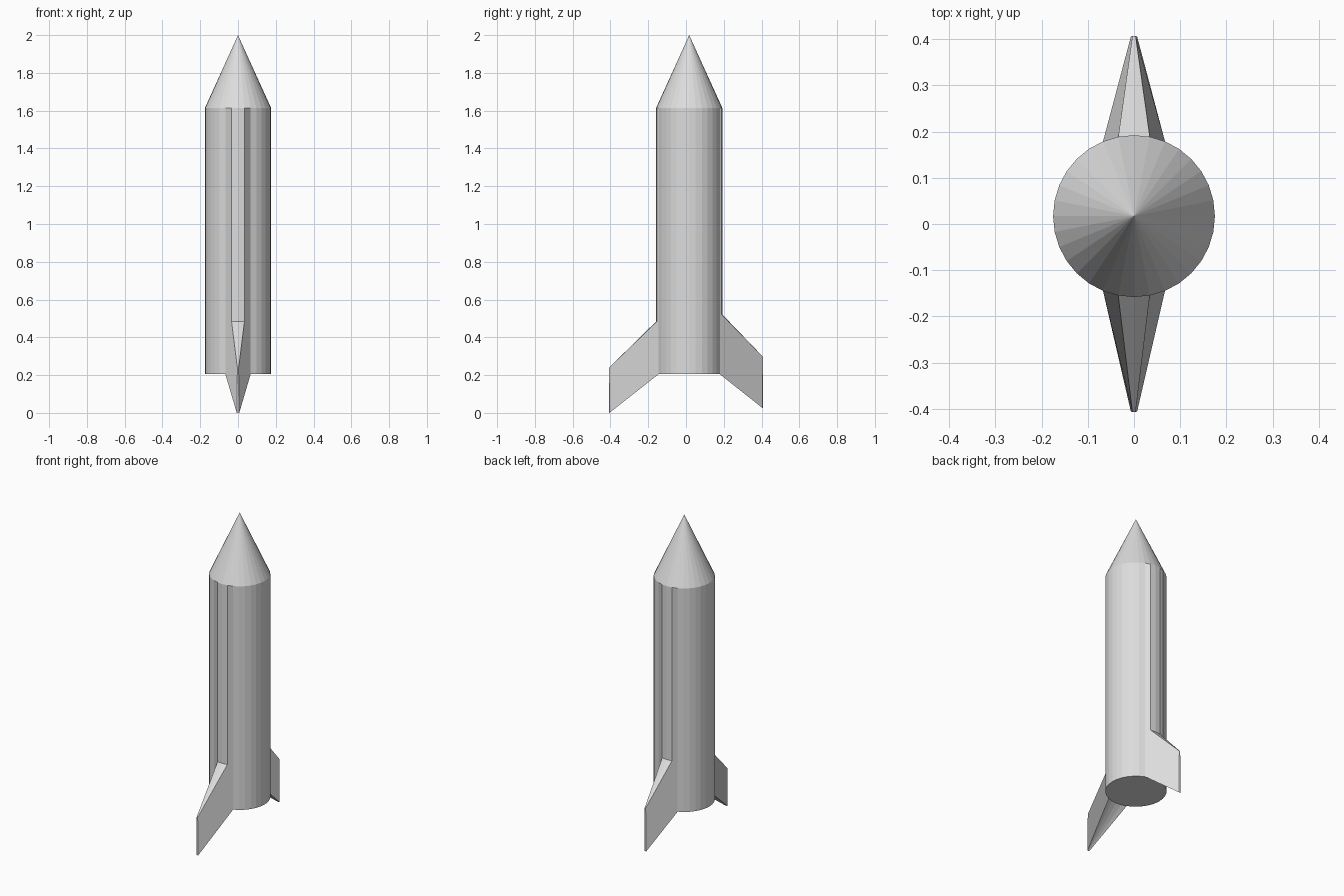
import bpy, bmesh, math
from mathutils import Vector

cube = bpy.data.objects.get("Cube")
if cube:
    bpy.data.objects.remove(cube, do_unlink=True)

SIDES, R, CY = 32, 0.175, 0.017
BASE, SHOULDER, APEX = 0.205, 1.615, 2.0
TIP_Y, TIP_SCALE = 0.407, 0.1

grey = bpy.data.materials.new("light_grey")
grey.use_nodes = True
grey.diffuse_color = (0.72, 0.72, 0.72, 1)
grey.node_tree.nodes["Principled BSDF"].inputs["Base Color"].default_value = (0.72, 0.72, 0.72, 1)


def ring(k, z, side=-1):
    """Point k of the hull outline, counted from the middle of a fin."""
    a = k * math.tau / SIDES
    return Vector((R * math.sin(a), CY + side * R * math.cos(a), z))


def tip(k, z, side):
    """Point k of the small arc at a fin's outer end."""
    a = k * math.tau / SIDES
    r = R * TIP_SCALE
    return Vector((r * math.sin(a), side * (TIP_Y - r * (1 - math.cos(a))), z))


def add_face(bm, points, outward):
    f = bm.faces.new([bm.verts.new(p) for p in points])
    f.normal_update()
    if f.normal.dot(Vector(outward)) < 0:
        f.normal_flip()


def finish(bm, name):
    bmesh.ops.remove_doubles(bm, verts=bm.verts, dist=0.0001)
    mesh = bpy.data.meshes.new(name)
    bm.to_mesh(mesh)
    bm.free()
    mesh.materials.append(grey)
    bpy.context.collection.objects.link(bpy.data.objects.new(name, mesh))


# Hull: flat panels, leaving out those that belong to the fin sides
bm = bmesh.new()
half = SIDES // 2
for k in range(SIDES):
    if k % half in (1, half - 2):
        continue
    mid = ring(k + 0.5, 0) - Vector((0, CY, 0))
    low = BASE
    if k % half in (0, half - 1):
        low = 0.484 if mid.y < 0 else 0.521
    add_face(bm, [ring(k, low), ring(k + 1, low),
                  ring(k + 1, SHOULDER), ring(k, SHOULDER)], mid)
add_face(bm, [ring(k, BASE) for k in range(SIDES)], (0, 0, -1))
finish(bm, "hull")

# Nose cone
bm = bmesh.new()
for k in range(SIDES):
    mid = ring(k + 0.5, 0) - Vector((0, CY, 0))
    add_face(bm, [ring(k, SHOULDER), ring(k + 1, SHOULDER), Vector((0, CY, APEX))], mid)
finish(bm, "nose_cone")


def make_fin(name, side, root_z, tip_top, tip_low):
    bm = bmesh.new()
    # Each side is one long panel running up to the shoulder
    for s in (-1, 1):
        add_face(bm, [ring(s, SHOULDER, side), ring(2 * s, SHOULDER, side),
                      ring(2 * s, BASE, side), tip(2 * s, tip_low, side),
                      tip(s, tip_top, side), ring(s, root_z, side)], (s, side, 0))
        # Outer end corner
        add_face(bm, [tip(s, tip_top, side), tip(s, tip_low, side),
                      tip(2 * s, tip_low, side)], (s * 0.2, side, 0))
    # Sloping top edge and outer end
    for k in (-1, 0):
        add_face(bm, [ring(k, root_z, side), ring(k + 1, root_z, side),
                      tip(k + 1, tip_top, side), tip(k, tip_top, side)], (0, side, 1))
        add_face(bm, [tip(k, tip_top, side), tip(k + 1, tip_top, side),
                      tip(k + 1, tip_low, side), tip(k, tip_low, side)], (0, side, 0))
    # Underside
    for k in range(-2, 2):
        add_face(bm, [ring(k, BASE, side), ring(k + 1, BASE, side),
                      tip(k + 1, tip_low, side), tip(k, tip_low, side)], (0, 0, -1))
    finish(bm, name)


make_fin("front_fin", -1, 0.484, 0.24, 0.0)
make_fin("rear_fin", 1, 0.521, 0.298, 0.025)
